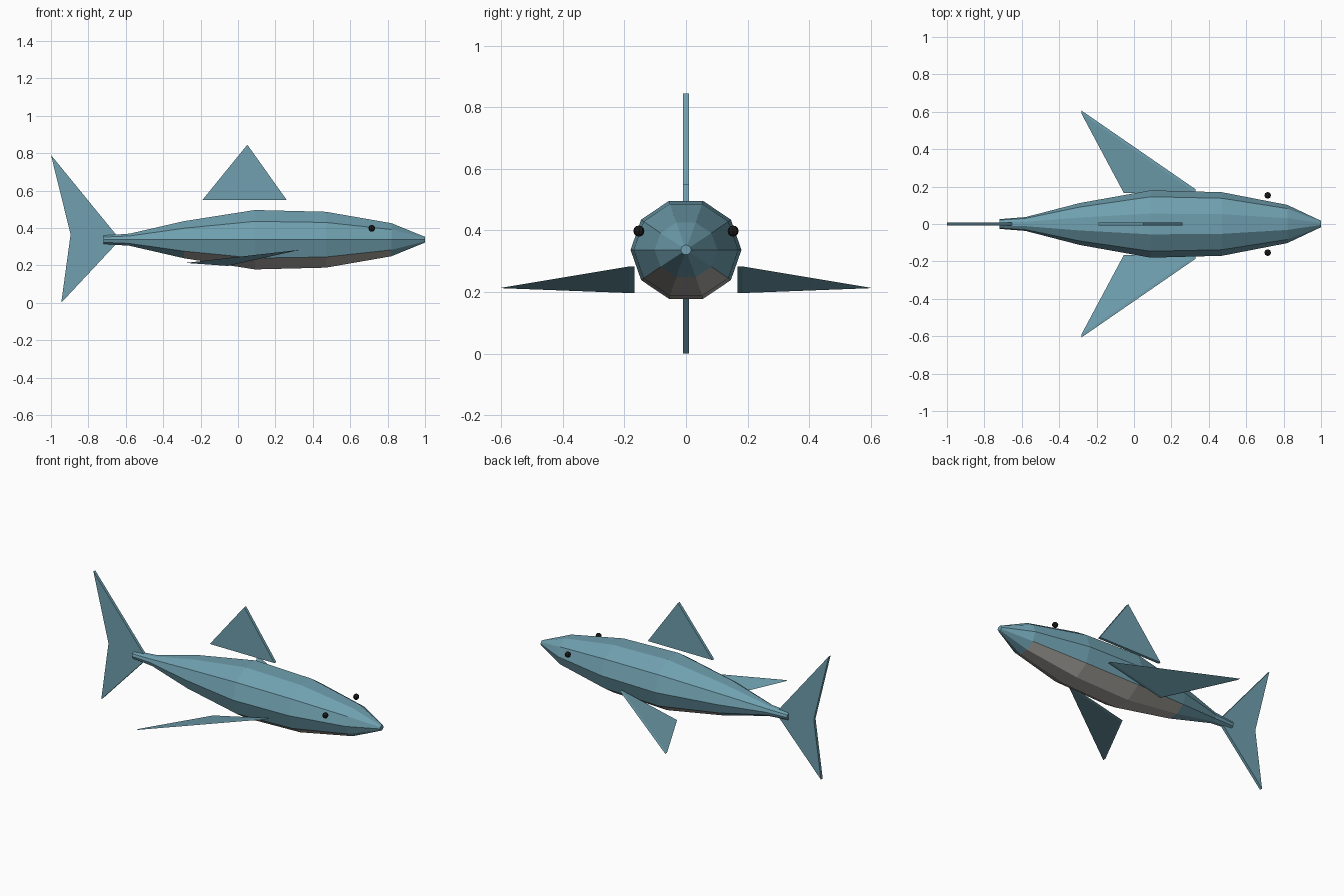
import bpy, bmesh
from math import cos, sin, pi
from mathutils import Vector

if "Cube" in bpy.data.objects:
    bpy.data.objects.remove(bpy.data.objects["Cube"])


def material(name, color):
    m = bpy.data.materials.new(name)
    m.diffuse_color = (*color, 1)
    m.use_nodes = True
    m.node_tree.nodes["Principled BSDF"].inputs["Base Color"].default_value = m.diffuse_color
    return m


BLUE = material("blue_skin", (0.16, 0.35, 0.43))
BELLY = material("pale_belly", (0.42, 0.40, 0.37))
BLACK = material("black_eye", (0.01, 0.01, 0.01))


def finish(name, bm, *mats):
    bmesh.ops.recalc_face_normals(bm, faces=bm.faces)
    mesh = bpy.data.meshes.new(name)
    bm.to_mesh(mesh)
    bm.free()
    for m in mats:
        mesh.materials.append(m)
    obj = bpy.data.objects.new(name, mesh)
    bpy.context.collection.objects.link(obj)
    return obj


def plate(name, points, thickness):
    """Flat outline extruded along y."""
    bm = bmesh.new()
    face = bm.faces.new([bm.verts.new(p) for p in points])
    ext = bmesh.ops.extrude_face_region(bm, geom=[face])
    moved = [v for v in ext["geom"] if isinstance(v, bmesh.types.BMVert)]
    bmesh.ops.translate(bm, verts=moved, vec=Vector((0, thickness, 0)))
    return finish(name, bm, BLUE)


# Body: ten-sided rings lofted from tail to nose (x, half width, half height)
SIDES, MID = 10, 0.337
stations = [(-0.72, 0.026, 0.024), (-0.58, 0.037, 0.034), (-0.29, 0.112, 0.104),
            (0.09, 0.18, 0.167), (0.47, 0.17, 0.157), (0.82, 0.102, 0.093),
            (1.0, 0.017, 0.016)]
bm = bmesh.new()
rings = [[bm.verts.new((x, ry * cos(2 * pi * i / SIDES), MID + rz * sin(2 * pi * i / SIDES)))
          for i in range(SIDES)] for x, ry, rz in stations]
for s in range(len(rings) - 1):
    a, b = rings[s], rings[s + 1]
    for i in range(SIDES):
        j = (i + 1) % SIDES
        f = bm.faces.new((a[i], a[j], b[j], b[i]))
        # pale belly on the three lowest strips between tail stem and snout
        f.material_index = int(i in (6, 7, 8) and 2 <= s <= 4)
bm.faces.new(rings[0])
bm.faces.new(rings[-1])
finish("body", bm, BLUE, BELLY)

# Upright fins
T = 0.018
plate("dorsal_fin", [(-0.19, -T / 2, 0.55), (0.26, -T / 2, 0.55), (0.05, -T / 2, 0.845)], T)
plate("tail_fin", [(-0.63, -T / 2, 0.337), (-1.0, -T / 2, 0.79),
                   (-0.895, -T / 2, 0.365), (-0.945, -T / 2, 0.0)], T)

# Side fins and eyes, mirrored across y
for side, tag in ((1, "left"), (-1, "right")):
    plate(tag + "_side_fin", [(0.33, side * 0.167, 0.283), (-0.055, side * 0.167, 0.197),
                              (-0.28, side * 0.588, 0.213)], side * T)
    bm = bmesh.new()
    bmesh.ops.create_uvsphere(bm, u_segments=8, v_segments=6, radius=0.018)
    bmesh.ops.translate(bm, verts=bm.verts, vec=(0.715, side * 0.153, 0.398))
    finish(tag + "_eye", bm, BLACK)
